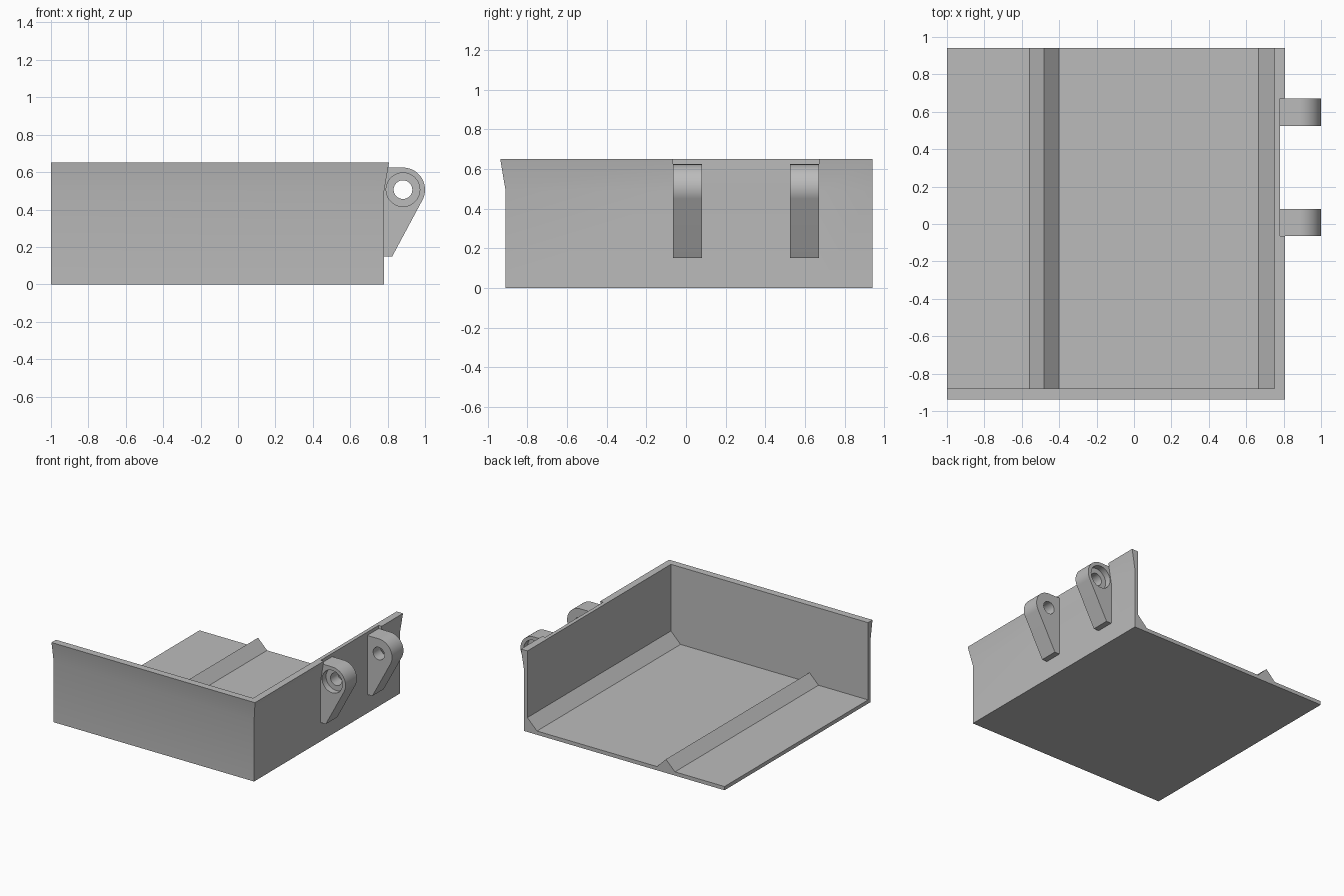
import bpy, bmesh, math
from mathutils import Vector

cube = bpy.data.objects.get("Cube")
if cube:
    bpy.data.objects.remove(cube, do_unlink=True)

grey = bpy.data.materials.new("light grey")
grey.use_nodes = True
grey.diffuse_color = (0.5, 0.5, 0.5, 1)
grey.node_tree.nodes["Principled BSDF"].inputs["Base Color"].default_value = (0.5, 0.5, 0.5, 1)

LEFT, SIDE, FRONT, BACK = -1.0, 0.78, -0.91, 0.94
THICK, TOP, BEND, FLARE = 0.03, 0.65, 0.49, 0.027
NOTCH = (-0.065, 0.67)


def finish(name, bm):
    """Turn a bmesh into a named object with the shared material."""
    bmesh.ops.remove_doubles(bm, verts=bm.verts, dist=1e-5)
    bmesh.ops.recalc_face_normals(bm, faces=bm.faces)
    mesh = bpy.data.meshes.new(name)
    bm.to_mesh(mesh)
    bm.free()
    mesh.materials.append(grey)
    obj = bpy.data.objects.new(name, mesh)
    bpy.context.collection.objects.link(obj)
    return obj


def loft(name, sections):
    """Skin a list of matching closed sections and cap both ends."""
    bm = bmesh.new()
    rings = [[bm.verts.new(p) for p in s] for s in sections]
    count = len(rings[0])
    for a, b in zip(rings, rings[1:]):
        for i in range(count):
            j = (i + 1) % count
            quad = [a[i], a[j], b[j], b[i]]
            if len({tuple(round(c, 5) for c in v.co) for v in quad}) > 2:
                bm.faces.new(quad)
    bm.faces.new(rings[0])
    bm.faces.new(rings[-1])
    return finish(name, bm)


def prism(name, outline, y0, y1):
    """Extrude an x-z outline along y."""
    return loft(name, [[(x, y, z) for x, z in outline] for y in (y0, y1)])


def circle(centre, radius, start=0.0, end=2 * math.pi, steps=40, closed=True):
    n = steps if closed else steps + 1
    angles = [start + (end - start) * i / steps for i in range(n)]
    return [(centre.x + radius * math.cos(a), centre.y + radius * math.sin(a)) for a in angles]


def combine(obj, other, operation):
    """Apply a boolean and discard the second object."""
    mod = obj.modifiers.new(operation.title(), "BOOLEAN")
    mod.operation, mod.object, mod.solver = operation, other, "EXACT"
    bpy.context.view_layer.objects.active = obj
    bpy.ops.object.modifier_apply(modifier=mod.name)
    bpy.data.objects.remove(other, do_unlink=True)


# Walls: one flared profile swept round the corner, flare removed between the lugs
def profile(flare):
    return [(0, 0), (0, BEND), (flare, TOP), (-THICK, TOP), (-THICK, 0)]


def side_section(y, flare):
    return [(SIDE + o, y, z) for o, z in profile(flare)]


walls = loft("tray", [
    [(LEFT, FRONT - o, z) for o, z in profile(FLARE)],
    [(SIDE + o, FRONT - o, z) for o, z in profile(FLARE)],
    side_section(NOTCH[0], FLARE), side_section(NOTCH[0], 0),
    side_section(NOTCH[1], 0), side_section(NOTCH[1], FLARE),
    side_section(BACK, FLARE)])

# Floor with its triangular ridge and the sloped fillet against the side wall
inner = SIDE - THICK
floor = prism("floor", [
    (LEFT, 0), (LEFT, THICK), (-0.56, THICK), (-0.48, 0.11), (-0.40, THICK),
    (0.665, THICK), (inner, 0.115), (inner + 0.015, 0.115), (inner + 0.015, 0)],
    FRONT + 0.015, BACK)
combine(walls, floor, "UNION")

# Hinge lugs: teardrop brackets, drilled through and counterbored on the outer face
centre, radius = Vector((0.882, 0.506)), 0.118
foot = Vector((0.825, 0.15))
to_foot = foot - centre
tangent = math.atan2(to_foot.y, to_foot.x) + math.acos(radius / to_foot.length)
outline = [(SIDE, 0.15), tuple(foot)]
outline += circle(centre, radius, tangent, math.pi / 2, 24, closed=False)
outline += [(SIDE, centre.y + radius)]

lugs = []
for name, y0, y1, bore in (("front_lug", NOTCH[0], 0.08, (-0.2, -0.015)),
                           ("back_lug", 0.525, NOTCH[1], (0.62, 0.8))):
    lug = prism(name, outline, y0, y1)
    combine(lug, prism("drill", circle(centre, 0.05), y0 - 0.1, y1 + 0.1), "DIFFERENCE")
    combine(lug, prism("counterbore", circle(centre, 0.09), *bore), "DIFFERENCE")
    lugs.append(lug)

# Smooth shading with sharp creases kept
bpy.ops.object.select_all(action="DESELECT")
for obj in [walls] + lugs:
    obj.select_set(True)
bpy.context.view_layer.objects.active = walls
bpy.ops.object.shade_smooth_by_angle(angle=math.radians(30))
